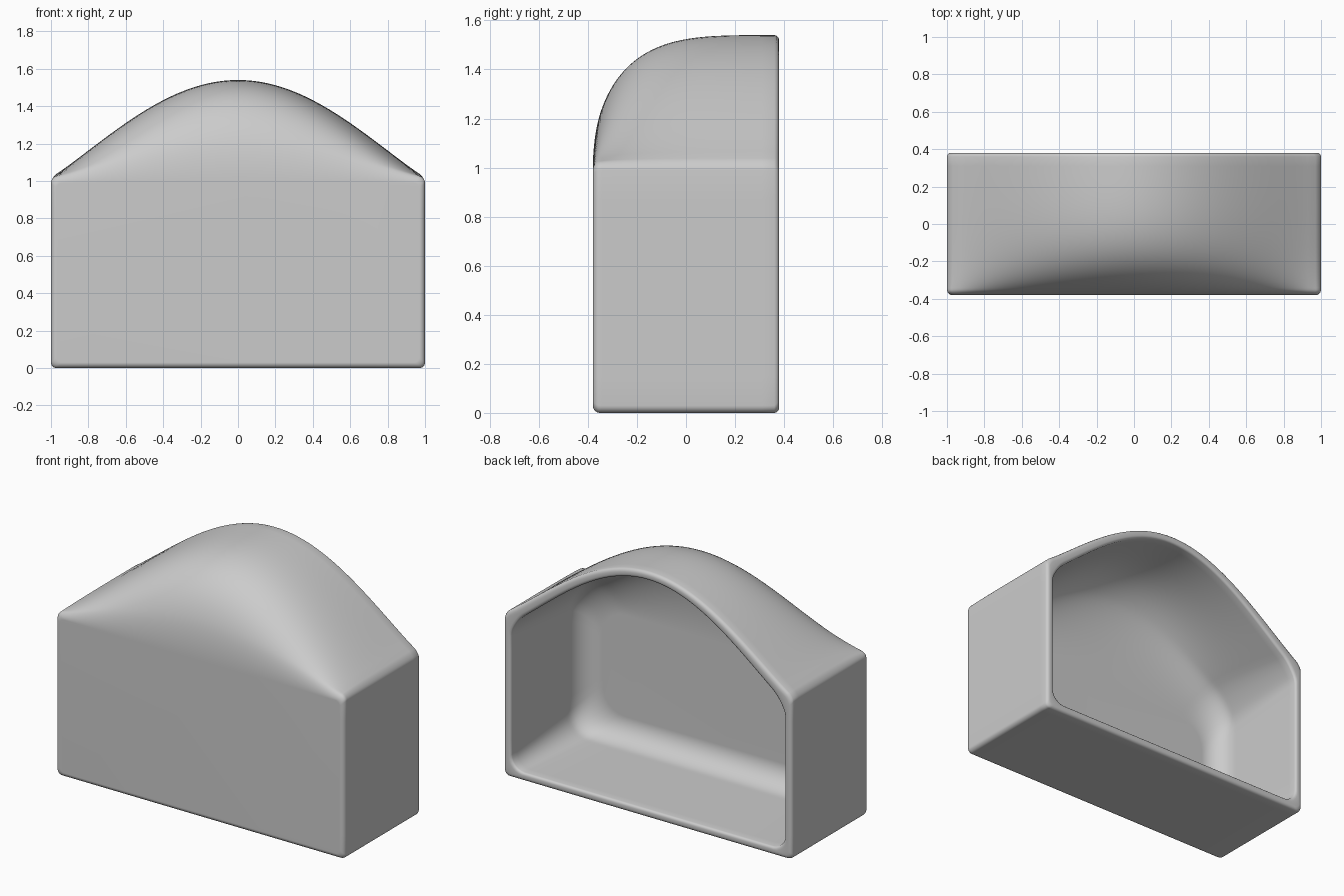
import bpy, bmesh, math

if "Cube" in bpy.data.objects:
    bpy.data.objects.remove(bpy.data.objects["Cube"])

D = 0.38      # half depth
RISE = 0.52   # height of the arch above the box


def swell(y, y0):
    """Arch growth from the front (0) to the back (1)."""
    t = min(max((y - y0) / (D - y0), 0), 1)
    return math.sqrt(1 - (1 - t) ** 4)


def ring(y, g, inset, r):
    """Rounded box outline with an arched top, at depth y."""
    w, z0, z1 = 1 - inset, inset, 1.02 - inset
    pts = []
    corners = [(w - r, z1 - r, 0), (-w + r, z1 - r, 90),
               (-w + r, z0 + r, 180), (w - r, z0 + r, 270)]
    for k, (cx, cz, a0) in enumerate(corners):
        for i in range(7):
            a = math.radians(a0 + 15 * i)
            pts.append((cx + r * math.cos(a), cz + r * math.sin(a)))
        nx, nz, na = corners[(k + 1) % 4]
        a = math.radians(na)
        ex, ez = nx + r * math.cos(a), nz + r * math.sin(a)
        px, pz = pts[-1]
        n = 48 if k == 0 else 8
        for i in range(1, n):
            pts.append((px + (ex - px) * i / n, pz + (ez - pz) * i / n))
    out = []
    for x, z in pts:
        f = max(math.cos(math.pi / 2 * min(abs(x) / w, 1)), 0) ** 1.1
        blend = min(max((z - (z1 - r)) / r, 0), 1)
        out.append((x, y, z + RISE * f * g * blend))
    return out


def rounding(d, r):
    """Inset of a quarter-round at distance d from its flat face."""
    return r - math.sqrt(max(r * r - (r - d) ** 2, 0)) if d < r else 0


rings = []
# outer skin, front to back
N = 36
R = 0.03
for i in range(N + 1):
    y = -D + (2 * D - 0.02) * (i / N) ** 2.5
    rings.append(ring(y, swell(y, -D), rounding(y + D, R), 0.03))
# rounded rim around the open back
for a in (30, 60, 90):
    c = math.radians(a)
    rings.append(ring(D - 0.02 + 0.02 * math.sin(c), 1, 0.02 * (1 - math.cos(c)), 0.035))
for a in (0, 30, 60, 90):
    c = math.radians(a)
    rings.append(ring(D - 0.015 + 0.015 * math.cos(c), 1, 0.035 + 0.015 * math.sin(c), 0.09))
# hollow inside, back to front, with soft corners
Y0 = -D + 0.05
for i in range(N - 1, -1, -1):
    s = (i / N) ** 2.5
    y = Y0 + (D - 0.015 - Y0) * s
    rings.append(ring(y, swell(y, Y0), 0.05 + rounding(y - Y0, 0.14), 0.09 + 0.07 * (1 - s)))

bm = bmesh.new()
loops = [[bm.verts.new(p) for p in pts] for pts in rings]
for a, b in zip(loops, loops[1:]):
    n = len(a)
    for i in range(n):
        j = (i + 1) % n
        bm.faces.new((a[i], a[j], b[j], b[i]))
bm.faces.new(loops[0])
bm.faces.new(loops[-1])
bmesh.ops.recalc_face_normals(bm, faces=bm.faces)

mesh = bpy.data.meshes.new("arched_shell")
bm.to_mesh(mesh)
bm.free()
shell = bpy.data.objects.new("arched_shell", mesh)
bpy.context.collection.objects.link(shell)
bpy.context.view_layer.objects.active = shell
shell.select_set(True)
bpy.ops.object.shade_smooth_by_angle(angle=math.radians(50))
